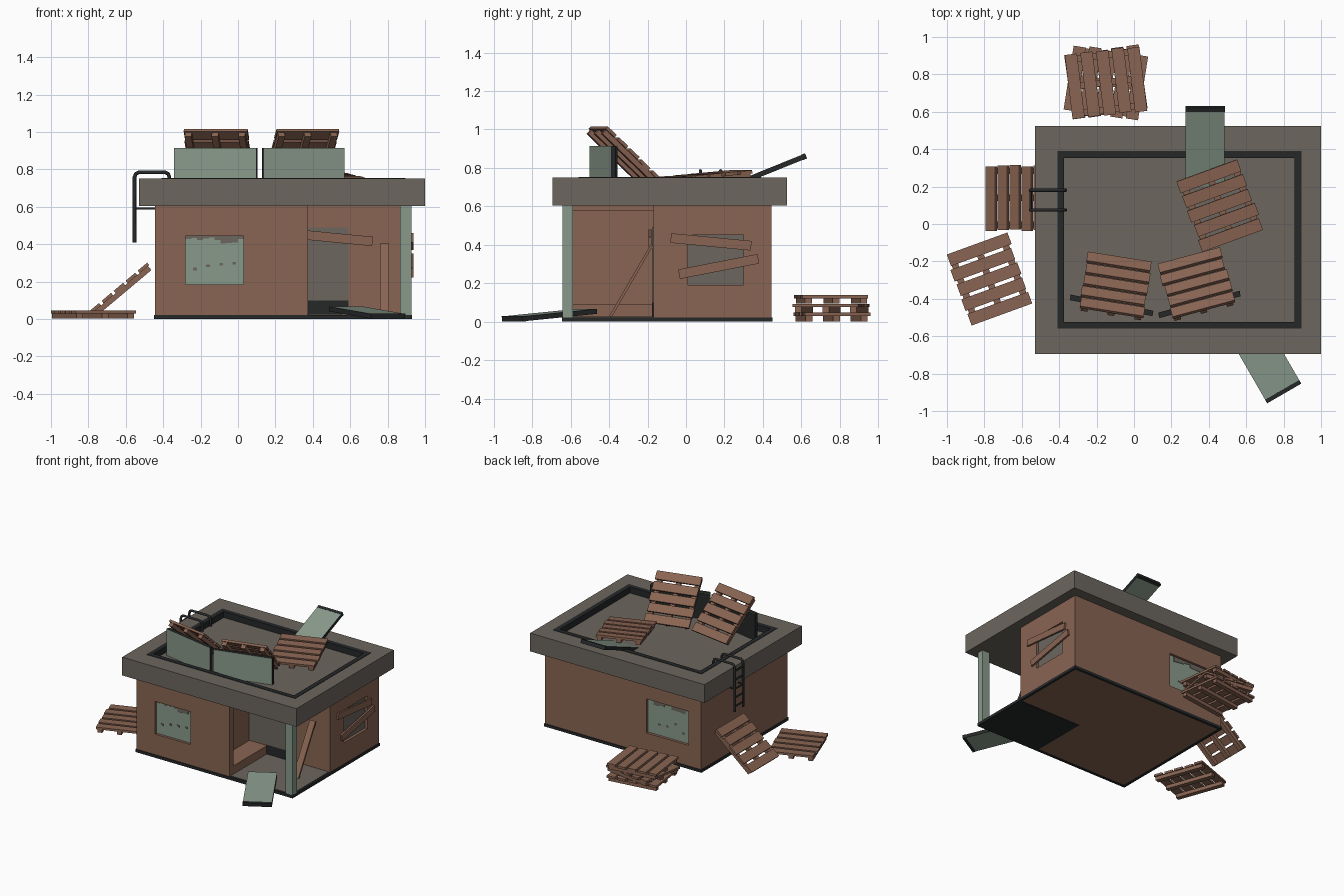
import bpy, bmesh, math, random
from mathutils import Matrix, Vector, Euler

if "Cube" in bpy.data.objects:
    bpy.data.objects.remove(bpy.data.objects["Cube"])

random.seed(4)


def mat(name, r, g, b):
    m = bpy.data.materials.new(name)
    m.diffuse_color = (r, g, b, 1)
    m.use_nodes = True
    m.node_tree.nodes["Principled BSDF"].inputs["Base Color"].default_value = m.diffuse_color
    return m


RUST = mat("rust_brown", .250, .128, .085)
GREY = mat("concrete_grey", .150, .132, .112)
GREEN = mat("pale_green", .250, .322, .258)
DARK = mat("dark_metal", .019, .021, .022)


def finish(name, bm, mats):
    me = bpy.data.meshes.new(name)
    bmesh.ops.recalc_face_normals(bm, faces=bm.faces[:])
    bm.to_mesh(me)
    bm.free()
    ob = bpy.data.objects.new(name, me)
    bpy.context.collection.objects.link(ob)
    for m in mats:
        me.materials.append(m)
    return ob


def add_box(bm, c, s):
    bmesh.ops.create_cube(bm, size=1, matrix=Matrix.Translation(c) @ Matrix.Diagonal((*s, 1)))


def span(name, x, y, z, m):
    """Axis-aligned box given by its three ranges."""
    bm = bmesh.new()
    r = (x, y, z)
    add_box(bm, [(a + b) / 2 for a, b in r], [b - a for a, b in r])
    return finish(name, bm, [m])


def place(ob, loc, rot):
    ob.location = loc
    ob.rotation_euler = [math.radians(a) for a in rot]
    return ob


def cut(ob, x, y, z):
    c = span("cutter", x, y, z, ob.data.materials[0])
    c.hide_render = True
    mod = ob.modifiers.new("cut", 'BOOLEAN')
    mod.operation, mod.solver, mod.object = 'DIFFERENCE', 'EXACT', c
    bpy.context.view_layer.objects.active = ob
    bpy.ops.object.modifier_apply(modifier=mod.name)
    bpy.data.objects.remove(c)


def frame(name, x, y, z, w, m):
    """Rectangular ring of four bars."""
    bm = bmesh.new()
    cz, h = (z[0] + z[1]) / 2, z[1] - z[0]
    cx, cy = sum(x) / 2, sum(y) / 2
    for yy in (y[0] + w / 2, y[1] - w / 2):
        add_box(bm, (cx, yy, cz), (x[1] - x[0], w, h))
    for xx in (x[0] + w / 2, x[1] - w / 2):
        add_box(bm, (xx, cy, cz), (w, y[1] - y[0] - 2 * w, h))
    return finish(name, bm, [m])


# L-shaped walls, with a porch cut out of the front right corner
bm = bmesh.new()
outline = [(-.445, -.64), (.375, -.64), (.375, -.17), (.925, -.17), (.925, .445), (-.445, .445)]
f = bm.faces.new([bm.verts.new((x, y, .004)) for x, y in outline])
up = bmesh.ops.extrude_face_region(bm, geom=[f])
bmesh.ops.translate(bm, vec=(0, 0, .606), verts=[v for v in up["geom"] if isinstance(v, bmesh.types.BMVert)])
walls = finish("walls", bm, [RUST])
cut(walls, (-.28, .03), (-.7, -.615), (.185, .445))
cut(walls, (-.335, .035), (.42, .5), (.185, .455))
cut(walls, (.90, 1), (.01, .30), (.19, .45))
cut(walls, (.22, .4), (-.595, -.17), (.09, .575))

# Windows: green panes with ragged grey patches, one boarded opening
span("front_window", (-.28, .03), (-.62, -.612), (.185, .445), GREEN)
span("back_window", (-.335, .035), (.416, .424), (.185, .455), GREEN)
span("right_window", (.895, .903), (.01, .30), (.19, .45), GREY)
for side, y, x0, top in (("front", -.621, -.28, .445), ("back", .425, -.325, .455)):
    bm = bmesh.new()
    for i in range(10):
        h = random.uniform(.008, .045)
        add_box(bm, (x0 + .0155 + i * .031, y, top - h / 2), (.031, .004, h))
    for i in range(4):
        add_box(bm, (x0 + .05 + i * .07, y, top - .14 - random.uniform(0, .07)), (.02, .004, .014))
    finish(side + "_window_dirt", bm, [GREY])

# Porch: doorway, floor, corner post
span("door_panel", (.222, .59), (-.178, -.170), (.10, .49), GREY)
span("door_sill", (.375, .59), (-.178, -.170), (.02, .10), DARK)
span("porch_slab", (.375, .925), (-.64, -.17), (0, .02), DARK)
span("porch_floor", (.377, .915), (-.63, -.17), (.018, .026), GREY)
span("porch_post", (.865, .928), (-.642, -.588), (.02, .61), GREEN)
frame("base_skirt", (-.45, .93), (-.645, .45), (0, .022), .02, DARK)

# Roof slab with sunken top and dark curb
roof = span("roof", (-.53, 1), (-.695, .525), (.605, .75), GREY)
cut(roof, (-.40, .88), (-.55, .38), (.705, .9))
frame("roof_curb", (-.41, .895), (-.56, .39), (.70, .753), .036, DARK)


# Loose boards nailed over openings
def board(name, loc, rot, length=.42, w=.05, t=.014):
    bm = bmesh.new()
    add_box(bm, (0, 0, 0), (length, t, w))
    return place(finish(name, bm, [RUST]), loc, rot)


board("window_board_upper", (.932, .13, .415), (0, 5.5, 90))
board("window_board_lower", (.932, .17, .287), (0, -11, 90))
board("door_board", (.51, -.187, .435), (0, 5.5, 0))
board("leaning_board", (.783, -.285, .213), (0, -60, 90), .43, .014, .05)


# Pallets: slats along x, three runners along y
def pallet(name, loc, rot):
    bm = bmesh.new()
    for i in range(5):
        add_box(bm, (random.uniform(-.006, .006), (i - 2) * .084, .014), (.345, .066, .017))
    for x in (-.145, 0, .145):
        add_box(bm, (x, 0, -.0085), (.036, .385, .028))
    return place(finish(name, bm, [RUST]), loc, rot)


pallet("ground_pallet", (-.775, -.295, .024), (0, 0, 20))
pallet("wall_pallet", (-.625, .14, .155), (40, 0, -90))
for i, a in enumerate((98, 81, 97)):
    pallet("stacked_pallet_%d" % (i + 1), (-.15, .757, .024 + i * .046), (0, 0, a))
pallet("roof_pallet_flat", (.46, .10, .748), (5, 0, 20))
pallet("roof_pallet_left", (-.10, -.335, .862), (43, 0, 171))
pallet("roof_pallet_right", (.335, -.325, .862), (43, 0, 195))


# Metal panels: green faces, dark edges, optional worn end strip
def panel(name, loc, rot, worn=0):
    bm = bmesh.new()
    add_box(bm, (0, 0, 0), (.45, .21, .026))
    bm.normal_update()
    for f in bm.faces:
        f.material_index = 0 if abs(f.normal.z) > .5 else 1
    if worn:
        n = len(bm.faces)
        add_box(bm, (worn * .215, 0, 0), (.022, .211, .029))
        bm.faces.ensure_lookup_table()
        for f in bm.faces[n:]:
            f.material_index = 1
    return place(finish(name, bm, [GREEN, DARK]), loc, rot)


panel("barrier_left", (-.12, -.437, .81), (90, 0, -11))
panel("barrier_right", (.35, -.432, .81), (90, 0, 15))
panel("roof_ramp", (.38, .415, .778), (0, -22, 90), 1)
panel("porch_ramp", (.69, -.71, .034), (0, -5, 120), -1)
# Dark feet showing behind the barriers
for n, x, y, a in (("left", -.12, -.424, -11), ("right", .35, -.419, 15)):
    span("barrier_back_" + n, (-.225, .225), (-.004, .004), (-.105, .10), DARK)
    place(bpy.data.objects["barrier_back_" + n], (x, y, .81), (0, 0, a))


# Ladder over the roof edge
def tube(name, pts, r):
    cu = bpy.data.curves.new(name, 'CURVE')
    cu.dimensions, cu.bevel_depth, cu.bevel_resolution, cu.use_fill_caps = '3D', r, 1, True
    sp = cu.splines.new('POLY')
    sp.points.add(len(pts) - 1)
    for p, c in zip(sp.points, pts):
        p.co = (*c, 1)
    cu.materials.append(DARK)
    ob = bpy.data.objects.new(name, cu)
    bpy.context.collection.objects.link(ob)
    me = bpy.data.meshes.new_from_object(ob.evaluated_get(bpy.context.evaluated_depsgraph_get()))
    bpy.data.objects.remove(ob)
    out = bpy.data.objects.new(name, me)
    bpy.context.collection.objects.link(out)


path = [(-.553, .41), (-.553, .76), (-.546, .777), (-.53, .784), (-.39, .784), (-.374, .777), (-.367, .76), (-.367, .70)]
for n, y in (("front", .075), ("back", .18)):
    tube("ladder_rail_" + n, [(x, y, z) for x, z in path], .010)
    tube("ladder_bracket_" + n, [(-.553, y, .59), (-.44, y, .59)], .006)
for i in range(5):
    z = .45 + i * .07
    tube("ladder_rung_%d" % (i + 1), [(-.553, .075, z), (-.553, .18, z)], .007)
